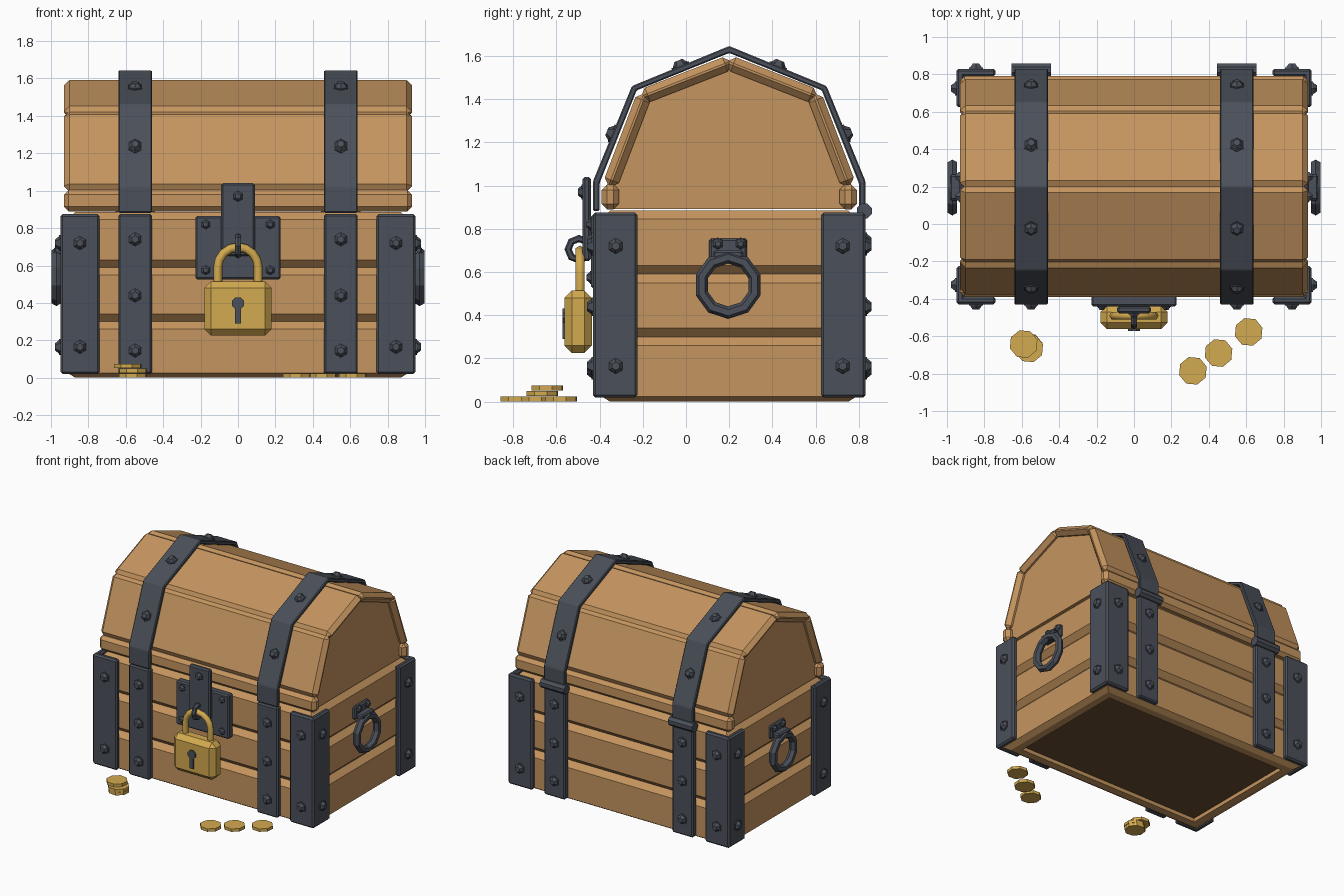
import bpy, bmesh, math
from mathutils import Vector, Matrix

if "Cube" in bpy.data.objects:
    bpy.data.objects.remove(bpy.data.objects["Cube"], do_unlink=True)


def material(name, rgb):
    m = bpy.data.materials.new(name)
    m.use_nodes = True
    m.diffuse_color = (*rgb, 1)
    m.node_tree.nodes["Principled BSDF"].inputs["Base Color"].default_value = (*rgb, 1)
    return m


WOOD = material("warm_wood", (0.56, 0.30, 0.115))
DARK = material("dark_wood", (0.15, 0.075, 0.03))
IRON = material("dark_iron", (0.07, 0.08, 0.1))
GOLD = material("gold", (0.65, 0.40, 0.08))
MID = 0.2  # the chest is symmetric about this y


def finish(name, bm, *mats):
    bmesh.ops.recalc_face_normals(bm, faces=bm.faces)
    me = bpy.data.meshes.new(name)
    bm.to_mesh(me)
    bm.free()
    for m in mats:
        me.materials.append(m)
    ob = bpy.data.objects.new(name, me)
    bpy.context.collection.objects.link(ob)
    return ob


def chamfer(bm, width):
    if width:
        bmesh.ops.bevel(bm, geom=bm.edges[:], offset=width, segments=1, affect='EDGES')


def box(name, lo, hi, mat, bevel=0.01, tilt=0):
    """Chamfered box between two corners, tilted about x."""
    lo, hi = Vector(lo), Vector(hi)
    bm = bmesh.new()
    bmesh.ops.create_cube(bm, size=1)
    bmesh.ops.scale(bm, vec=hi - lo, verts=bm.verts)
    chamfer(bm, bevel)
    bm.transform(Matrix.Translation((lo + hi) / 2) @ Matrix.Rotation(tilt, 4, 'X'))
    return finish(name, bm, mat)


def extrude_x(name, points, x0, x1, mat, bevel=0):
    """Profile of (y, z) points extruded along x."""
    bm = bmesh.new()
    face = bm.faces.new([bm.verts.new((x0, y, z)) for y, z in points])
    new = bmesh.ops.extrude_face_region(bm, geom=[face])["geom"]
    bmesh.ops.translate(bm, vec=(x1 - x0, 0, 0),
                        verts=[v for v in new if isinstance(v, bmesh.types.BMVert)])
    bmesh.ops.recalc_face_normals(bm, faces=bm.faces)
    chamfer(bm, bevel)
    return finish(name, bm, mat)


def prism(name, loc, radius, depth, sides, mat, axis=(0, 0, 1), turn=0):
    bm = bmesh.new()
    bmesh.ops.create_cone(bm, cap_ends=True, segments=sides, radius1=radius,
                          radius2=radius, depth=depth)
    rot = Vector(axis).to_track_quat('Z', 'Y').to_matrix().to_4x4()
    bm.transform(Matrix.Translation(loc) @ rot @ Matrix.Rotation(turn, 4, 'Z'))
    return finish(name, bm, mat)


def rivets(name, places, radius=0.043):
    """Hexagonal studs, each given as (location, outward direction)."""
    bm = bmesh.new()
    for loc, normal in places:
        rot = Vector(normal).to_track_quat('Z', 'Y').to_matrix().to_4x4()
        base = Matrix.Translation(loc) @ rot
        for r0, r1, z, d in ((1, 1, 0.0, 0.3), (0.85, 0.45, 0.4, 0.5)):
            bmesh.ops.create_cone(bm, cap_ends=True, segments=6, radius1=r0 * radius,
                                  radius2=r1 * radius, depth=d * radius,
                                  matrix=base @ Matrix.Translation((0, 0, z * radius)))
    return finish(name, bm, IRON)


def ring(name, loc, major, minor, sides, tube):
    """Faceted ring standing in the yz plane."""
    bpy.ops.mesh.primitive_torus_add(location=loc, rotation=(0, math.pi / 2, 0),
                                     major_radius=major, minor_radius=minor,
                                     major_segments=sides, minor_segments=tube)
    ob = bpy.context.object
    ob.name = name
    ob.data.materials.append(IRON)
    ob.data.shade_flat()


def mirror_y(points):
    return points + [(2 * MID - y, z) for y, z in reversed(points) if y < MID]


# Chest body: stacked rings of (inset, z) giving grooved planks and a recessed floor
sections = [(0.1, 0.03), (0.1, 0), (0.04, 0), (0, 0.025)]
for groove in (0.30, 0.59):
    sections += [(0, groove - 0.04), (0.04, groove), (0, groove + 0.04)]
sections += [(0, 0.845), (0.04, 0.885)]
bm = bmesh.new()
rings = []
for inset, z in sections:
    hx, hy = 0.91 - inset, 0.59 - inset
    rings.append([bm.verts.new((sx * hx, MID + sy * hy, z))
                  for sx, sy in ((-1, -1), (1, -1), (1, 1), (-1, 1))])
for a, b in zip(rings, rings[1:]):
    for i in range(4):
        j = (i + 1) % 4
        bm.faces.new((a[i], a[j], b[j], b[i]))
floor = bm.faces.new(rings[0])
floor.material_index = 1
bm.faces.new(rings[-1])
finish("chest_body", bm, WOOD, DARK)

# Lid core, whose ends form the side panels
extrude_x("lid_panel", mirror_y([(-0.34, 0.892), (-0.34, 1.0), (-0.19, 1.4), (MID, 1.565)]),
          -0.885, 0.885, WOOD)

# Lid planks follow the arched outline
arch = mirror_y([(-0.388, 1.005), (-0.222, 1.44), (MID, 1.605)])
for (y0, z0), (y1, z1) in zip(arch, arch[1:]):
    run = Vector((y1 - y0, z1 - z0))
    inward = Vector((run.y, -run.x)).normalized() * 0.035
    cy, cz = (y0 + y1) / 2 + inward.x, (z0 + z1) / 2 + inward.y
    half = run.length / 2 - 0.004
    box("lid_plank", (-0.93, cy - half, cz - 0.035), (0.93, cy + half, cz + 0.035),
        WOOD, 0.03, math.atan2(run.y, run.x))
for s in (-1, 1):
    y = MID + s * 0.55
    box("lid_rim_plank", (-0.93, y - 0.04, 0.89), (0.93, y + 0.04, 1.005), WOOD, 0.025)

# Iron straps, hinges and their rivets
outer = mirror_y([(-0.43, 0.882), (-0.43, 1.02), (-0.25, 1.46), (MID, 1.645)])
inner = mirror_y([(-0.4, 0.882), (-0.4, 1.01), (-0.228, 1.44), (MID, 1.613)])
for s in (-1, 1):
    x = s * 0.55
    extrude_x("lid_strap", outer + inner[::-1], x - 0.09, x + 0.09, IRON, 0.006)
    studs = []
    for (y0, z0), (y1, z1) in zip(outer[1:-1], outer[2:-1]):
        studs.append(((x, (y0 + y1) / 2, (z0 + z1) / 2), (0, z0 - z1, y1 - y0)))
    for side in (-1, 1):
        y = MID + side * 0.605
        box("body_strap", (x - 0.09, y - 0.025, 0.02), (x + 0.09, y + 0.025, 0.875), IRON)
        studs += [((x, MID + side * 0.63, z), (0, side, 0)) for z in (0.145, 0.44, 0.74)]
    rivets("strap_rivets", studs)
    prism("hinge", (x, 0.825, 0.882), 0.037, 0.21, 8, IRON, (1, 0, 0), math.pi / 8)

# Corner brackets: two plates meeting at each corner
for sx in (-1, 1):
    for sy in (-1, 1):
        fx, fy = sx * 0.95, MID + sy * 0.63
        for name, wx, wy in (("corner_front_plate", 0.21, 0.042), ("corner_side_plate", 0.042, 0.205)):
            xs, ys = sorted((fx, fx - sx * wx)), sorted((fy, fy - sy * wy))
            box(name, (xs[0], ys[0], 0.02), (xs[1], ys[1], 0.875), IRON, 0.012)
        studs = []
        for z in (0.165, 0.72):
            studs.append(((sx * 0.845, fy, z), (0, sy, 0)))
            studs.append(((fx, MID + sy * 0.525, z), (sx, 0, 0)))
        rivets("corner_rivets", studs)

# Side handles
for s in (-1, 1):
    def span(a, b):
        return sorted((s * a, s * b))
    a, b = span(0.9, 0.935)
    box("handle_plate", (a, 0.107, 0.655), (b, 0.283, 0.755), IRON)
    a, b = span(0.92, 0.985)
    box("handle_clip", (a, 0.125, 0.655), (b, 0.265, 0.7), IRON)
    rivets("handle_rivets", [((s * 0.935, MID + d, 0.73), (s, 0, 0)) for d in (-0.053, 0.053)], 0.03)
    ring("handle_ring", (s * 0.971, 0.195, 0.54), 0.128, 0.029, 10, 6)

# Latch plate, hasp and staple
box("latch_plate", (-0.228, -0.44, 0.525), (0.228, -0.38, 0.865), IRON)
rivets("latch_rivets", [((x, -0.44, z), (0, -1, 0))
                        for x in (-0.172, 0.172) for z in (0.575, 0.82)], 0.03)
box("hasp", (-0.09, -0.478, 0.65), (0.09, -0.44, 1.04), IRON)
rivets("hasp_rivet", [((0, -0.478, 0.97), (0, -1, 0))], 0.034)
ring("staple", (0, -0.495, 0.705), 0.05, 0.017, 8, 6)

# Padlock with shackle and keyhole
box("padlock_body", (-0.18, -0.562, 0.225), (0.18, -0.435, 0.515), GOLD, 0.035)
curve = bpy.data.curves.new("shackle", 'CURVE')
curve.dimensions = '3D'
curve.bevel_depth = 0.024
curve.bevel_resolution = 1
path = [(-0.108, 0.49)]
path += [(-0.108 * math.cos(math.pi * i / 8), 0.59 + 0.108 * math.sin(math.pi * i / 8)) for i in range(9)]
path += [(0.108, 0.49)]
spline = curve.splines.new('POLY')
spline.points.add(len(path) - 1)
for p, (x, z) in zip(spline.points, path):
    p.co = (x, -0.49, z, 1)
curve.materials.append(GOLD)
shackle = bpy.data.objects.new("shackle", curve)
bpy.context.collection.objects.link(shackle)
bpy.ops.object.select_all(action='DESELECT')
shackle.select_set(True)
bpy.context.view_layer.objects.active = shackle
bpy.ops.object.convert(target='MESH')
shackle.data.shade_flat()
prism("keyhole_round", (0, -0.565, 0.398), 0.035, 0.012, 8, IRON, (0, -1, 0), math.pi / 8)
box("keyhole_slot", (-0.015, -0.571, 0.29), (0.015, -0.559, 0.39), IRON, 0)

# Scattered coins
for x, y, z in ((0.315, -0.785, 0), (0.452, -0.69, 0), (0.613, -0.577, 0),
                (-0.562, -0.66, 0), (-0.56, -0.665, 0.026), (-0.59, -0.642, 0.051)):
    prism("coin", (x, y, z + 0.012), 0.077, 0.023, 8, GOLD, turn=0.3)
